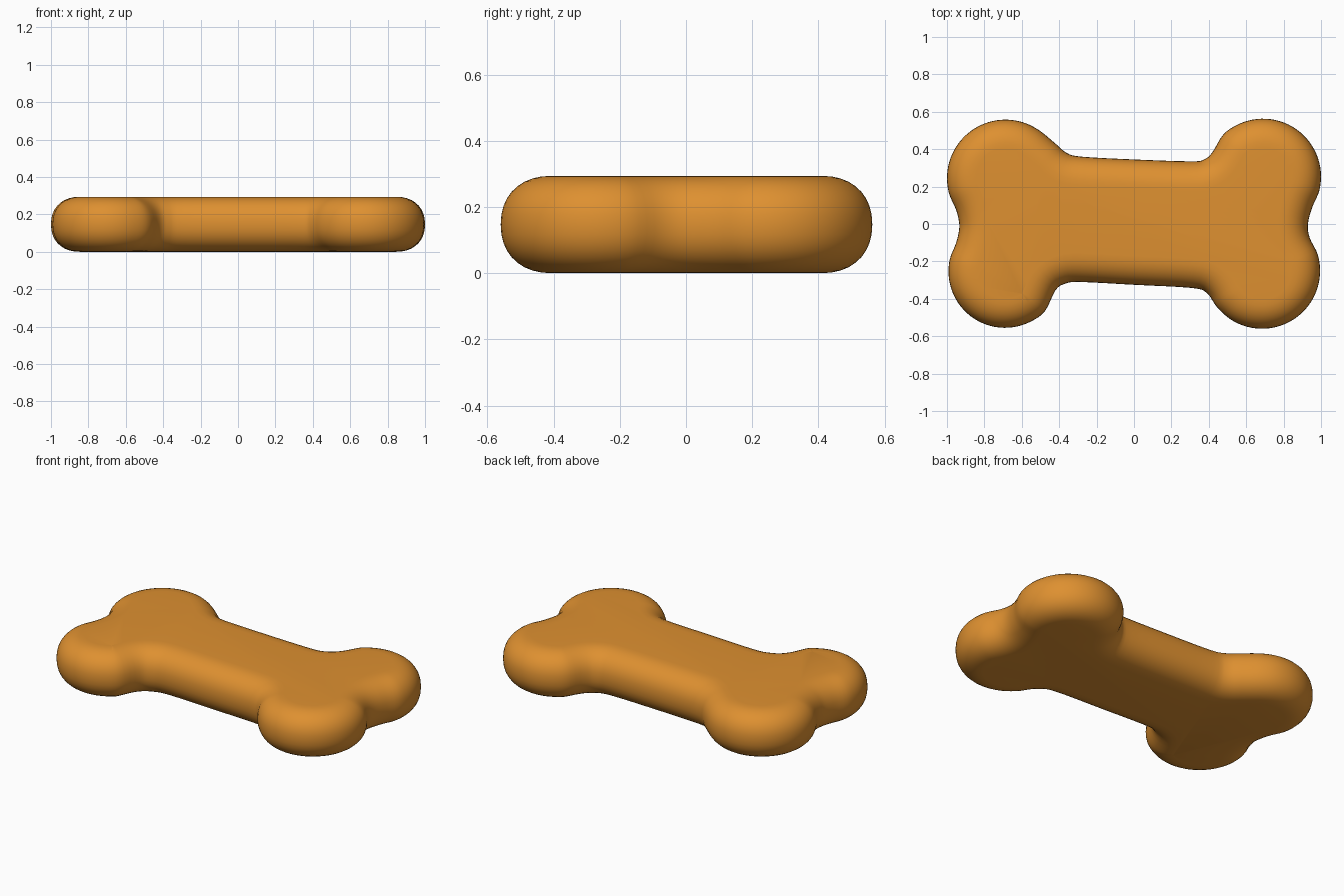
import bpy, bmesh, math
from mathutils import Vector

cube = bpy.data.objects.get("Cube")
if cube:
    bpy.data.objects.remove(cube, do_unlink=True)

HALF_HEIGHT = 0.147
ROUNDING = 0.155
RINGS = 18


def make_material(name, colour):
    mat = bpy.data.materials.new(name)
    mat.use_nodes = True
    mat.diffuse_color = colour
    mat.node_tree.nodes["Principled BSDF"].inputs["Base Color"].default_value = colour
    return mat


def arc(cx, cy, radius, start, end, steps=9):
    """Points along one rounded knob, counter-clockwise."""
    angles = [math.radians(start + (end - start) * i / steps) for i in range(steps + 1)]
    return [(cx + radius * math.cos(a), cy + radius * math.sin(a)) for a in angles]


def smooth_loop(points, steps=4):
    """Closed Catmull-Rom curve through the points."""
    pts = [Vector(p) for p in points]
    count = len(pts)
    loop = []
    for i in range(count):
        a, b, c, d = (pts[(i + k) % count] for k in (-1, 0, 1, 2))
        for s in range(steps):
            t = s / steps
            loop.append(0.5 * (2 * b + (c - a) * t + (2 * a - 5 * b + 4 * c - d) * t ** 2
                               + (3 * b - a - 3 * c + d) * t ** 3))
    return loop


def inward_normals(loop):
    normals = []
    for i, p in enumerate(loop):
        tangent = (loop[(i + 1) % len(loop)] - loop[i - 1]).normalized()
        normals.append(Vector((-tangent.y, tangent.x)))
    return normals


# Bone outline: four knobs joined by the shaft edges and the end notches
outline = (
    arc(0.69, 0.253, 0.31, -32, 133)
    + [(0.42, 0.385), (0.375, 0.345), (0.30, 0.335), (0, 0.345), (-0.28, 0.36), (-0.36, 0.38), (-0.42, 0.43)]
    + arc(-0.687, 0.245, 0.313, 55, 212)
    + [(-0.937, 0.02), (-0.935, -0.03)]
    + arc(-0.69, -0.253, 0.302, 150, 315)
    + [(-0.42, -0.355), (-0.37, -0.32), (-0.29, -0.31), (0, -0.325), (0.31, -0.342), (0.39, -0.37)]
    + arc(0.685, -0.25, 0.31, 220, 395)
    + [(0.93, 0)]
)
loop = smooth_loop(outline)
normals = inward_normals(loop)

# Bone body: stacked outlines pulled in towards the flat top and bottom
bm = bmesh.new()
rings = []
for r in range(RINGS + 1):
    a = -math.pi / 2 + math.pi * r / RINGS
    inset = ROUNDING * (1 - abs(math.cos(a)) ** 0.9)
    z = HALF_HEIGHT * (1 + math.copysign(abs(math.sin(a)) ** 0.9, a))
    rings.append([bm.verts.new((p.x + n.x * inset, p.y + n.y * inset, z))
                  for p, n in zip(loop, normals)])
for low, high in zip(rings, rings[1:]):
    for i in range(len(loop)):
        j = (i + 1) % len(loop)
        bm.faces.new((low[i], low[j], high[j], high[i]))
bm.faces.new(rings[-1])
bm.faces.new(rings[0][::-1])
bmesh.ops.recalc_face_normals(bm, faces=bm.faces[:])
for face in bm.faces:
    face.smooth = True

mesh = bpy.data.meshes.new("bone_biscuit")
bm.to_mesh(mesh)
bm.free()
mesh.materials.append(make_material("baked orange", (0.73, 0.28, 0.03, 1)))
bone = bpy.data.objects.new("bone_biscuit", mesh)
bpy.context.collection.objects.link(bone)
